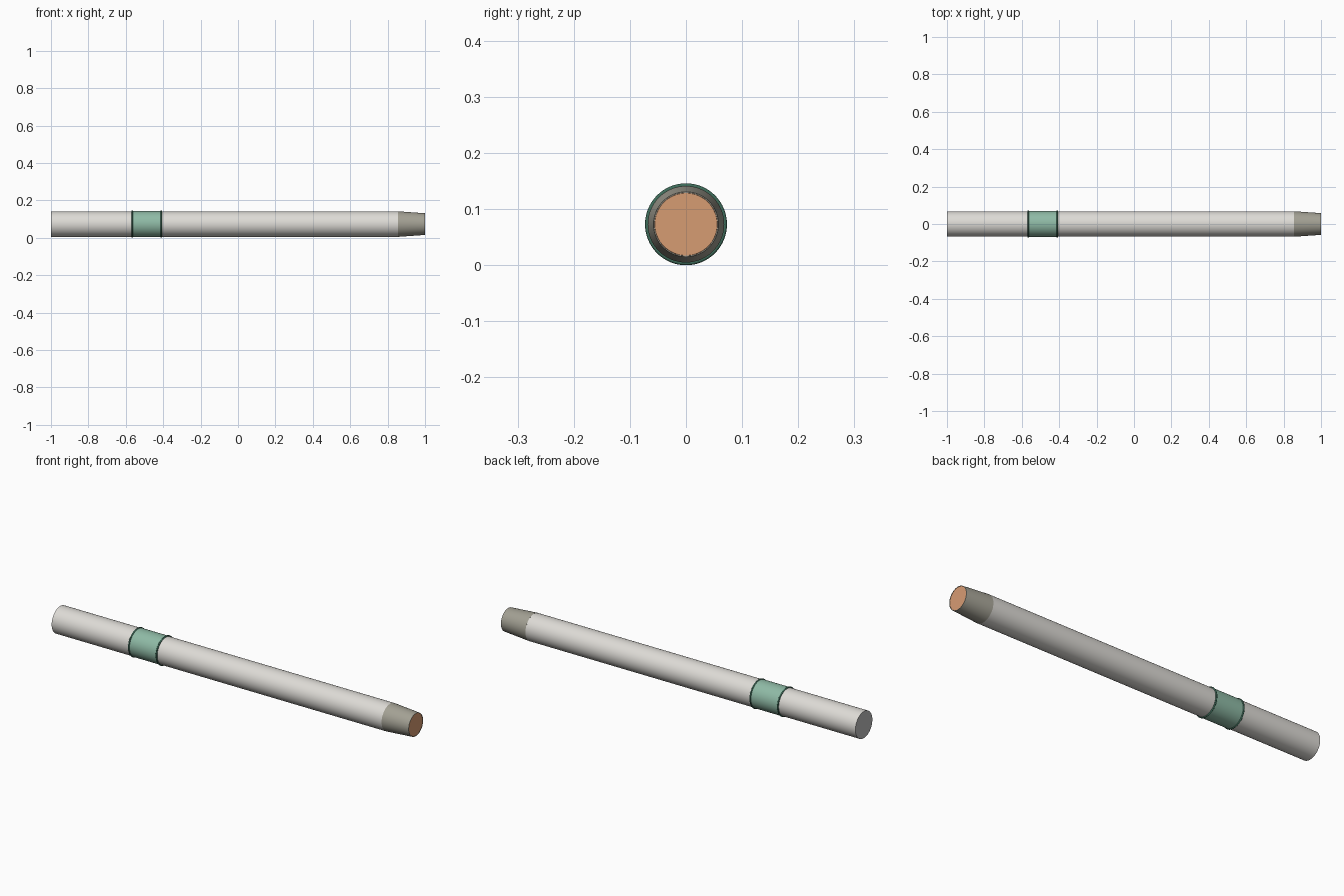
import bpy, bmesh, math

if "Cube" in bpy.data.objects:
    bpy.data.objects.remove(bpy.data.objects["Cube"])

AXIS_Z = 0.073
SIDES = 64


def material(name, srgb):
    lin = [c / 12.92 if c <= 0.04045 else ((c + 0.055) / 1.055) ** 2.4 for c in srgb]
    m = bpy.data.materials.new(name)
    m.diffuse_color = (*lin, 1)
    m.use_nodes = True
    m.node_tree.nodes["Principled BSDF"].inputs["Base Color"].default_value = m.diffuse_color
    return m


body_white = material("body_white", (0.87, 0.86, 0.84))
cap_grey = material("cap_grey", (0.74, 0.74, 0.74))
tip_grey = material("tip_grey", (0.64, 0.63, 0.58))
band_green = material("band_green", (0.56, 0.73, 0.65))
ring_green = material("ring_green", (0.24, 0.42, 0.35))
core_orange = material("core_orange", (0.84, 0.61, 0.45))


def lathe(name, profile, mat, closed=False):
    """Spin (x, radius) points around the long axis; radius 0 makes a cap."""
    bm = bmesh.new()
    rows = []
    for x, r in profile:
        if r == 0:
            rows.append([bm.verts.new((x, 0, AXIS_Z))] * SIDES)
        else:
            rows.append([bm.verts.new((x, r * math.cos(2 * math.pi * i / SIDES),
                                       AXIS_Z + r * math.sin(2 * math.pi * i / SIDES)))
                         for i in range(SIDES)])
    pairs = list(zip(rows, rows[1:]))
    if closed:
        pairs.append((rows[-1], rows[0]))
    for a, b in pairs:
        for i in range(SIDES):
            j = (i + 1) % SIDES
            bm.faces.new(dict.fromkeys((a[i], a[j], b[j], b[i])))
    bmesh.ops.recalc_face_normals(bm, faces=bm.faces)
    mesh = bpy.data.meshes.new(name)
    bm.to_mesh(mesh)
    bm.free()
    mesh.materials.append(mat)
    obj = bpy.data.objects.new(name, mesh)
    bpy.context.collection.objects.link(obj)
    bpy.ops.object.select_all(action='DESELECT')
    obj.select_set(True)
    bpy.context.view_layer.objects.active = obj
    bpy.ops.object.shade_smooth_by_angle(angle=math.radians(35))
    return obj


# Long tube with a grey blind end
tube = lathe("tube", [(-1, 0), (-1, 0.068), (0.855, 0.068), (0.855, 0)], body_white)
tube.data.materials.append(cap_grey)
for face in tube.data.polygons:
    if face.normal.x < -0.9:
        face.material_index = 1

# Tapered tip with a flat rim, and the core showing inside it
lathe("tapered_tip", [(0.855, 0.0682), (1, 0.058), (1, 0.056), (0.997, 0.056)], tip_grey)
lathe("core_disc", [(0.997, 0.056), (0.999, 0.0555), (0.999, 0)], core_orange)

# Coloured band with a rounded ring at each end
lathe("band", [(-0.565, 0.067), (-0.565, 0.0695), (-0.41, 0.0695), (-0.41, 0.067)], band_green)
for label, x in (("rear", -0.565), ("front", -0.41)):
    circle = [(x + 0.004 * math.cos(k * math.pi / 6), 0.069 + 0.004 * math.sin(k * math.pi / 6))
              for k in range(12)]
    lathe(label + "_ring", circle, ring_green, closed=True)
